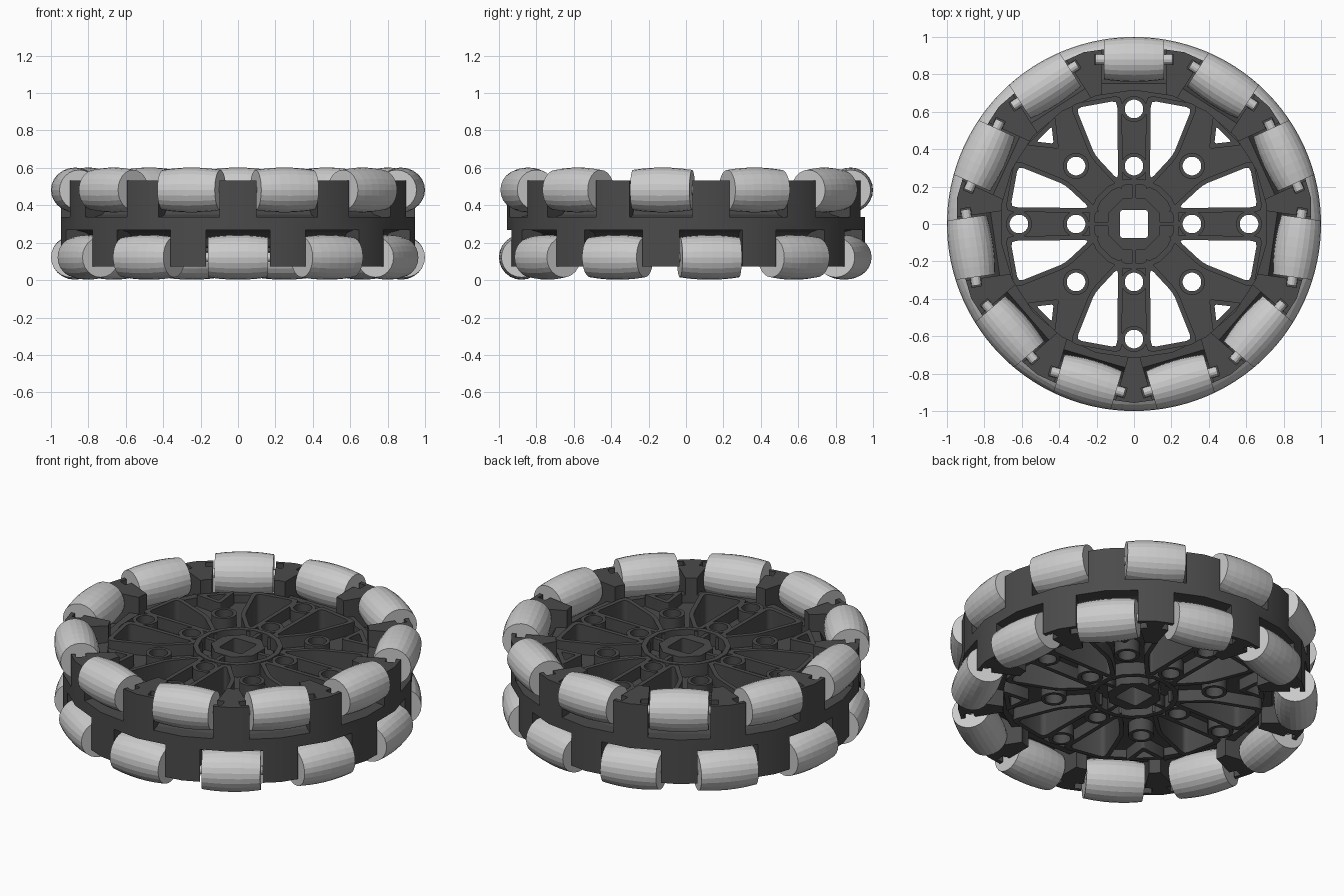
import bpy, bmesh, math
from mathutils import Matrix, Vector

if "Cube" in bpy.data.objects:
    bpy.data.objects.remove(bpy.data.objects["Cube"], do_unlink=True)

MID = 0.302          # height of the middle plane
COUNT = 11           # rollers per row
ROW = 0.18           # row offset from the middle plane
AXIS_R = 0.88        # radius of the roller axes
PITCH = math.tau / COUNT


def material(name, value):
    mat = bpy.data.materials.new(name)
    mat.use_nodes = True
    color = (value, value, value, 1)
    mat.diffuse_color = color
    mat.node_tree.nodes["Principled BSDF"].inputs["Base Color"].default_value = color
    return mat


DARK = material("dark_plastic", 0.07)
LIGHT = material("light_rubber", 0.6)


def add_object(name, mesh, mat=None):
    obj = bpy.data.objects.new(name, mesh)
    bpy.context.collection.objects.link(obj)
    if mat and not mesh.materials:
        mesh.materials.append(mat)
    return obj


def finish(bm, name):
    bmesh.ops.remove_doubles(bm, verts=bm.verts, dist=1e-5)
    bmesh.ops.recalc_face_normals(bm, faces=bm.faces)
    mesh = bpy.data.meshes.new(name)
    bm.to_mesh(mesh)
    bm.free()
    return mesh


def plate(name, loops, half):
    """Flat plate from nested outlines, extruded about the middle plane."""
    curve = bpy.data.curves.new(name, 'CURVE')
    curve.dimensions, curve.fill_mode, curve.extrude = '2D', 'BOTH', half
    for loop in loops:
        spline = curve.splines.new('POLY')
        spline.points.add(len(loop) - 1)
        for point, (x, y) in zip(spline.points, loop):
            point.co = (x, y, 0, 1)
        spline.use_cyclic_u = True
    temp = bpy.data.objects.new(name + "_outline", curve)
    bpy.context.collection.objects.link(temp)
    graph = bpy.context.evaluated_depsgraph_get()
    raw = bpy.data.meshes.new_from_object(temp.evaluated_get(graph))
    bm = bmesh.new()
    bm.from_mesh(raw)
    bpy.data.objects.remove(temp)
    bpy.data.meshes.remove(raw)
    obj = add_object(name, finish(bm, name), DARK)
    obj.location.z = MID
    return obj


def ngon(n, radius, center=(0, 0), phase=0.5):
    return [(center[0] + radius * math.cos(math.tau * (i + phase) / n),
             center[1] + radius * math.sin(math.tau * (i + phase) / n)) for i in range(n)]


def turn(points, quarter):
    for _ in range(quarter):
        points = [(-y, x) for x, y in points]
    return points


def grow(points, d):
    """Offset a convex counter-clockwise polygon outward."""
    out = []
    for i, p in enumerate(points):
        p = Vector(p)
        a = (p - Vector(points[i - 1])).normalized()
        b = (Vector(points[(i + 1) % len(points)]) - p).normalized()
        na, nb = Vector((a.y, -a.x)), Vector((b.y, -b.x))
        out.append(tuple(p + (na + nb) * d / (1 + na.dot(nb))))
    return out


def rounded(points, r):
    out = []
    for i, p in enumerate(points):
        p = Vector(p)
        a = p + (Vector(points[i - 1]) - p).normalized() * r
        b = p + (Vector(points[(i + 1) % len(points)]) - p).normalized() * r
        out += [tuple(a), tuple(a * 0.25 + p * 0.5 + b * 0.25), tuple(b)]
    return out


# Openings between the spokes
window = [(0.085, 0.235), (0.21, 0.37), (0.31, 0.62), (0.09, 0.66)]
mirrored = [(y, x) for x, y in reversed(window)]
triangle = [(0.43, 0.43), (0.52, 0.44), (0.44, 0.52)]
windows = [turn(w, q) for q in range(4) for w in (window, mirrored)]
triangles = [turn(triangle, q) for q in range(4)]
hole_spots = [turn([p], q)[0] for q in range(4) for p in ((0.31, 0), (0.615, 0), (0.31, 0.31))]
square = ngon(4, 0.106)
square = rounded(square, 0.015)

# Spoke web with windows and round holes
web_loops = [ngon(22, 0.74), square]
web_loops += [rounded(w, 0.03) for w in windows]
web_loops += [rounded(t, 0.01) for t in triangles]
web_loops += [ngon(20, 0.05, c) for c in hole_spots]
plate("spoke_web", web_loops, 0.08)

# Raised ribs around each opening, and bosses around each hole
for w in windows:
    plate("window_rib", [rounded(grow(w, 0.025), 0.04), rounded(w, 0.03)], 0.15)
for t in triangles:
    plate("triangle_rib", [rounded(grow(t, 0.025), 0.015), rounded(t, 0.01)], 0.15)
for c in hole_spots:
    plate("hole_boss", [ngon(20, 0.07, c), ngon(20, 0.05, c)], 0.15)

# Hub: outer ring, central socket and four short ribs
plate("hub_ring", [ngon(16, 0.245), ngon(16, 0.215)], 0.155)
plate("hub_socket", [ngon(8, 0.15), square], 0.155)
for q in range(4):
    plate("hub_rib", [turn([(0.13, -0.012), (0.22, -0.012), (0.22, 0.012), (0.13, 0.012)], q)], 0.15)

# Rim, before the roller pockets are cut
rim = plate("rim", [ngon(22, 0.957), ngon(22, 0.715)], 0.23)

# Placement of every roller: upper row, then lower row flipped and shifted by half a pitch
spots = []
for i in range(COUNT):
    upper = math.pi / 2 + i * PITCH
    spots.append(Matrix.Rotation(upper, 4, 'Z'))
    spots.append(Matrix.Rotation(upper + PITCH / 2, 4, 'Z') @ Matrix.Rotation(math.pi, 4, 'X'))


def cut_rim(name, profile, half):
    """Cut a radial profile, extruded along the tangent, at every roller."""
    bm = bmesh.new()
    for spot in spots:
        face = bm.faces.new([bm.verts.new(spot @ Vector((r, -half, z))) for r, z in profile])
        new = bmesh.ops.extrude_face_region(bm, geom=[face])["geom"]
        shift = spot.to_3x3() @ Vector((0, 2 * half, 0))
        bmesh.ops.translate(bm, vec=shift, verts=[v for v in new if isinstance(v, bmesh.types.BMVert)])
    cutter = add_object(name, finish(bm, name))
    cutter.location.z = MID
    cutter.hide_render = True
    cutter.hide_set(True)
    mod = rim.modifiers.new(name, 'BOOLEAN')
    mod.operation, mod.solver, mod.object = 'DIFFERENCE', 'EXACT', cutter


# Roller pockets with a curved inner floor, then slots for the axle pins
cut_rim("pocket_cutter", [(0.64, 0.4), (0.64, 0.135), (0.75, 0.125), (0.775, 0.08), (0.815, 0.048),
                          (0.87, 0.035), (1.1, 0.035), (1.1, 0.4)], 0.17)
cut_rim("slot_cutter", [(0.853, 0.4), (0.853, 0.152), (0.907, 0.152), (0.907, 0.4)], 0.212)


def lathe(name, profile, steps):
    """Revolve (radius, along) points about the local y axis."""
    bm = bmesh.new()
    verts = [bm.verts.new((r, y, 0)) for r, y in profile]
    edges = [bm.edges.new(pair) for pair in zip(verts, verts[1:])]
    bmesh.ops.spin(bm, geom=verts + edges, cent=(0, 0, 0), axis=(0, 1, 0),
                   angle=math.tau, steps=steps)
    return finish(bm, name)


# Barrel rollers whose outer curve follows the wheel circle, on axle pins
along = [-0.16 + 0.32 * i / 6 for i in range(7)]
barrel = [(math.sqrt(1 - y * y) - AXIS_R, y) for y in along]
roller_mesh = lathe("roller", [(0, -0.16)] + barrel + [(0, 0.16)], 24)
pin_mesh = lathe("axle_pin", [(0, -0.205), (0.026, -0.205), (0.026, 0.205), (0, 0.205)], 12)
for spot in spots:
    place = Matrix.Translation((0, 0, MID)) @ spot @ Matrix.Translation((AXIS_R, 0, ROW))
    add_object("roller", roller_mesh, LIGHT).matrix_world = place
    add_object("axle_pin", pin_mesh, LIGHT).matrix_world = place
